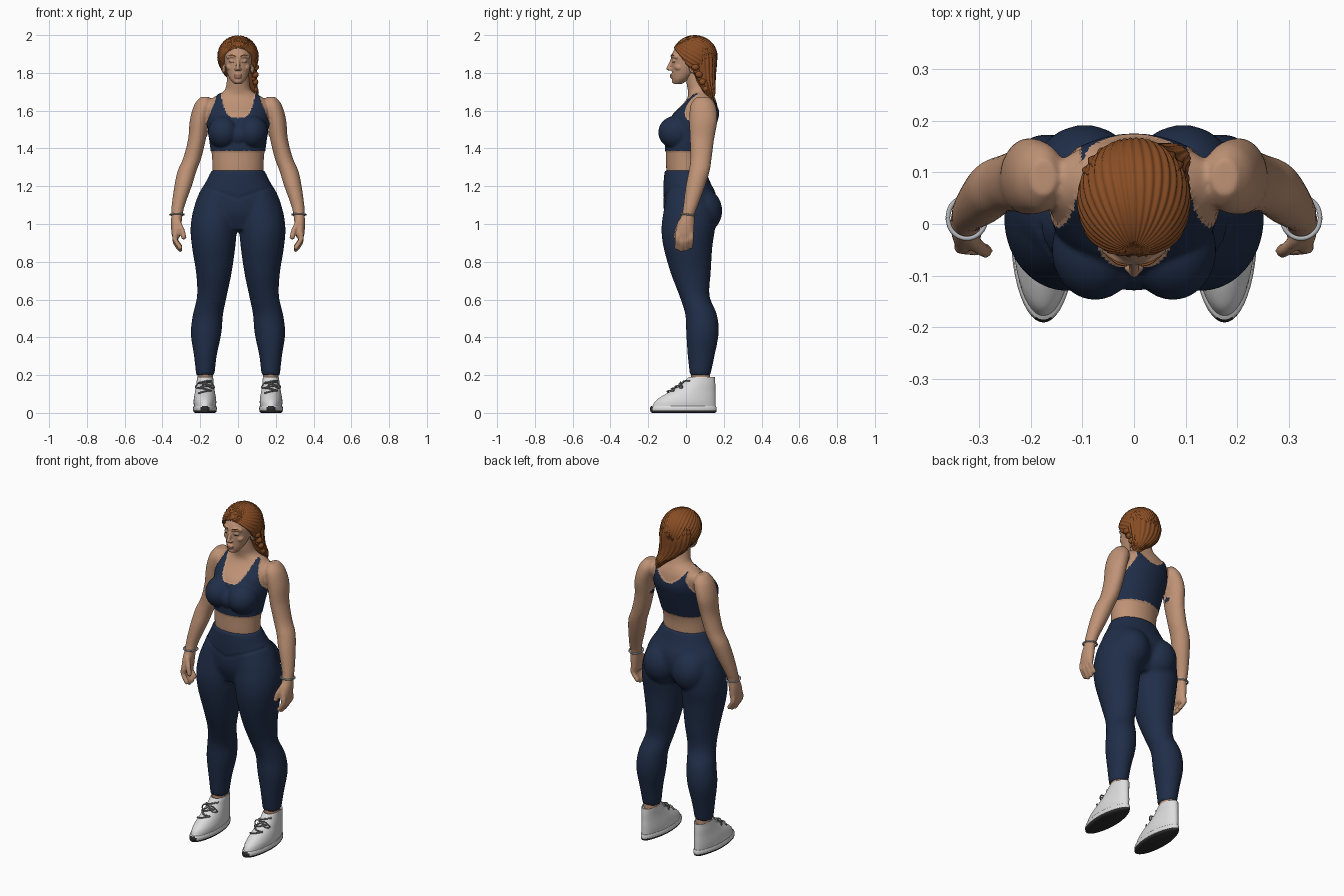
import bpy, bmesh, math
from mathutils import Vector

cube = bpy.data.objects.get("Cube")
if cube:
    bpy.data.objects.remove(cube, do_unlink=True)


def material(name, r, g, b):
    m = bpy.data.materials.new(name)
    m.use_nodes = True
    m.diffuse_color = (r, g, b, 1)
    m.node_tree.nodes["Principled BSDF"].inputs["Base Color"].default_value = (r, g, b, 1)
    return m


SKIN = material("skin", .52, .29, .18)
NAVY = material("navy fabric", .014, .027, .065)
HAIR = material("auburn hair", .25, .075, .018)
WHITE = material("white shoe", .72, .72, .72)
DARK = material("dark rubber", .025, .025, .027)
GREY = material("grey lace", .24, .24, .25)
SILVER = material("silver", .45, .46, .48)
LIPS = material("lips", .42, .19, .13)


def spline(rows, sub):
    """Smooth curve through the given rows of values."""
    out, last = [], len(rows) - 1
    for i in range(last):
        a, b, c, d = (rows[min(max(j, 0), last)] for j in range(i - 1, i + 3))
        for k in range(sub):
            t = k / sub
            out.append([q + t / 2 * (r - p + t * (2*p - 5*q + 4*r - s + t * (3*q - p - 3*r + s)))
                        for p, q, r, s in zip(a, b, c, d)])
    return out + [list(rows[-1])]


def loft(bm, rows, side=1, n=32, sub=5, ridges=0, depth=0):
    """Closed skin over level ellipses given as (z, x, y, x radius, y radius)."""
    turns = [math.tau * k / n for k in range(n)]
    unit = [((1 + depth * math.sin(ridges * a)) * math.cos(a),
             (1 + depth * math.sin(ridges * a)) * math.sin(a)) for a in turns]
    rings = [[bm.verts.new((side * (x + rx * u), y + ry * v, z)) for u, v in unit]
             for z, x, y, rx, ry in spline(rows, sub)]
    for lo, hi in zip(rings, rings[1:]):
        for k in range(n):
            j = (k + 1) % n
            bm.faces.new((lo[k], lo[j], hi[j], hi[k]))
    bm.faces.new(rings[0][::-1])
    bm.faces.new(rings[-1])


def blob(bm, centre, radii, side=1, n=16, steps=10):
    """Ellipsoid made of level rings."""
    (x, y, z), (rx, ry, rz) = centre, radii
    angles = [math.pi * .96 * (k / steps - .5) for k in range(steps + 1)]
    loft(bm, [(z + rz * math.sin(a), x, y, rx * math.cos(a), ry * math.cos(a)) for a in angles], side, n, 1)


def chain(bm, points, r, side=1):
    for p in spline(points, 5):
        blob(bm, p, (r, r, r), side, 12, 6)


def finish(name, bm, mats, voxel=0, smooth=6):
    bmesh.ops.recalc_face_normals(bm, faces=bm.faces[:])
    me = bpy.data.meshes.new(name)
    bm.to_mesh(me)
    bm.free()
    ob = bpy.data.objects.new(name, me)
    bpy.context.collection.objects.link(ob)
    if voxel:
        rm = ob.modifiers.new("fuse", 'REMESH')
        rm.mode, rm.voxel_size = 'VOXEL', voxel
        sm = ob.modifiers.new("soften", 'SMOOTH')
        sm.factor, sm.iterations = .5, smooth
        fused = bpy.data.meshes.new_from_object(ob.evaluated_get(bpy.context.evaluated_depsgraph_get()))
        ob.modifiers.clear()
        ob.data = fused
    ob.data.materials.clear()
    for m in mats:
        ob.data.materials.append(m)
    for p in ob.data.polygons:
        p.use_smooth = True
        p.material_index = 0
    return ob


def push(me, indices, distance):
    """Move some vertices along their normals."""
    moves = [(i, me.vertices[i].co + me.vertices[i].normal * distance) for i in indices]
    for i, co in moves:
        me.vertices[i].co = co


def tube(name, points, r, mat):
    cu = bpy.data.curves.new(name, 'CURVE')
    cu.dimensions, cu.bevel_depth, cu.bevel_resolution, cu.use_fill_caps = '3D', r, 2, True
    cu.materials.append(mat)
    sp = cu.splines.new('POLY')
    path = spline(points, 5)
    sp.points.add(len(path) - 1)
    for q, p in zip(sp.points, path):
        q.co = (*p, 1)
    bpy.context.collection.objects.link(bpy.data.objects.new(name, cu))


# Leggings: hips, seat and legs fused together
bm = bmesh.new()
loft(bm, [(.97, 0, .01, .17, .09), (1.06, 0, .02, .232, .135), (1.15, 0, .02, .212, .14),
          (1.22, 0, .005, .172, .124), (1.285, 0, -.005, .14, .108)], n=48)
for s in (1, -1):
    loft(bm, [(.2, .173, .075, .049, .055), (.3, .173, .08, .06, .071), (.42, .169, .087, .081, .086),
              (.52, .159, .08, .08, .084), (.62, .138, .045, .079, .08), (.74, .128, .025, .094, .106),
              (.88, .129, .01, .115, .13), (.98, .128, .012, .123, .142), (1.08, .115, .018, .12, .135),
              (1.18, .09, .01, .1, .11)], s)
    blob(bm, (.095, .085, 1.07), (.105, .107, .12), s, 32, 20)
leggings = finish("leggings", bm, [NAVY], .01).data
seam = [v.index for v in leggings.vertices if v.co.y < 0 and abs(v.co.z - 1.135 - .35 * abs(v.co.x)) < .006]
push(leggings, seam, -.004)

# Upper body: torso, neck, bust, arms and hands fused together
bm = bmesh.new()
loft(bm, [(1.2, 0, 0, .13, .095), (1.28, 0, -.004, .134, .1), (1.36, 0, -.002, .138, .104),
          (1.44, 0, .01, .148, .118), (1.52, 0, .03, .158, .125), (1.58, 0, .05, .163, .121),
          (1.64, 0, .075, .165, .088), (1.675, 0, .08, .122, .07), (1.705, 0, .072, .074, .062),
          (1.75, 0, .06, .06, .058), (1.83, 0, .05, .056, .056)], n=48)
blob(bm, (0, -.04, 1.47), (.085, .085, .07), 1, 32, 20)
for s in (1, -1):
    blob(bm, (.075, -.05, 1.485), (.08, .093, .085), s, 32, 20)
    loft(bm, [(1.672, .175, .09, .025, .035), (1.63, .182, .09, .05, .066), (1.55, .204, .092, .051, .074),
              (1.45, .217, .085, .047, .064), (1.35, .242, .08, .048, .056), (1.28, .27, .07, .05, .055),
              (1.2, .291, .05, .046, .051), (1.1, .316, .025, .035, .039), (1.05, .323, .012, .03, .035),
              (1, .327, 0, .028, .045), (.95, .328, -.008, .024, .05), (.925, .328, -.008, .018, .044)], s)
    for i in range(4):  # fingers
        y = -.046 + .025 * i
        drop = .012 * abs(i - 1.3)
        chain(bm, [(.334, y, .945), (.333, y, .9 + drop), (.306, y - .004, .86 + drop)], .0135, s)
    chain(bm, [(.315, -.03, 1.01), (.295, -.048, .965), (.287, -.052, .93)], .0145, s)
body = finish("upper_body", bm, [SKIN, NAVY], .0065, 5).data


def in_top(c):
    """Sports top: hem, scooped neck and cut-in armholes."""
    x, front = abs(c.x), c.y < .06
    neck = 1.56 + .06 * (x / .075) ** 4 if front else 1.6 + 8 * x * x
    slope, start = (.38, 1.52) if front else (.45, 1.48)
    arm = max(.1, .168 - slope * max(0, c.z - start))
    return 1.39 < c.z < neck and x < arm


raised = set()
for p in body.polygons:
    if in_top(p.center):
        p.material_index = 1
        raised.update(p.vertices)
push(body, raised, .004)

# Head
bm = bmesh.new()
loft(bm, [(1.742, 0, -.042, .022, .022), (1.768, 0, -.028, .044, .045), (1.81, 0, -.004, .061, .071),
          (1.85, 0, .012, .071, .088), (1.9, 0, .03, .077, .104), (1.95, 0, .045, .066, .086),
          (1.98, 0, .045, .03, .04)], n=40)
chain(bm, [(0, -.071, 1.872), (0, -.083, 1.845), (0, -.094, 1.823)], .0105)
blob(bm, (0, -.076, 1.788), (.022, .01, .006))
blob(bm, (0, -.074, 1.777), (.019, .011, .007))
blob(bm, (0, -.058, 1.757), (.022, .018, .015))
for s in (1, -1):
    blob(bm, (.011, -.084, 1.819), (.009, .01, .008), s)
    chain(bm, [(.012, -.07, 1.885), (.032, -.065, 1.89), (.052, -.049, 1.884)], .011, s)
    blob(bm, (.031, -.057, 1.863), (.017, .015, .011), s)
    blob(bm, (.042, -.035, 1.83), (.022, .026, .02), s)
    blob(bm, (.076, .035, 1.83), (.011, .02, .034), s)
head = finish("head", bm, [SKIN, LIPS], .004, 3).data
for p in head.polygons:
    c = p.center
    if abs(c.x) < .021 and 1.771 < c.z < 1.793 and c.y < -.068:
        p.material_index = 1
for s, side in ((1, "left"), (-1, "right")):
    tube(side + "_eyelash", [(s * .016, -.069, 1.859), (s * .031, -.071, 1.856), (s * .046, -.06, 1.859)], .0018, DARK)
    tube(side + "_eyebrow", [(s * .014, -.08, 1.889), (s * .033, -.075, 1.895), (s * .052, -.059, 1.889)], .0025, HAIR)

# Swept-back hair: strands run from the front hairline to the nape
bm = bmesh.new()
blob(bm, (0, 0, 0), (1, 1, 1), 1, 180, 36)
tilt = Vector((0, 0, 1)).rotation_difference(Vector((0, -.8, .6)))
centre = Vector((0, .045, 1.885))
for v in bm.verts:
    around = math.atan2(v.co.y, v.co.x)
    ridge = 1 + .02 * math.sin(36 * around + 3 * v.co.z) * math.hypot(v.co.x, v.co.y)
    d = tilt @ v.co * ridge
    v.co = centre + Vector((d.x * .108, d.y * .121, d.z * .113))
    if v.co.y < -.075 + .75 * (1.945 - v.co.z):  # tucked away behind the face
        v.co = centre.lerp(v.co, .6)
finish("hair_cap", bm, [HAIR])
bm = bmesh.new()
loft(bm, [(1.93, 0, .085, .09, .06), (1.87, 0, .088, .1, .074), (1.8, .01, .094, .088, .064),
          (1.74, .04, .11, .06, .045), (1.695, .075, .125, .034, .03), (1.655, .09, .133, .012, .012)],
     n=120, ridges=20, depth=.035)
finish("hair_tail", bm, [HAIR])
bm = bmesh.new()
for i in range(9):  # plait over the left shoulder
    t = i / 8
    blob(bm, (.084 + .007 * (-1) ** i, .05 + .075 * t, 1.83 - .155 * t), (.02 - .007 * t, .022 - .008 * t, .018))
finish("hair_plait", bm, [HAIR])

# Ankles, shoes, laces and bracelets
layers = (
    ("outsole", DARK, [(0, .175, -.012, .052, .165), (.005, .175, -.014, .06, .174), (.014, .175, -.014, .061, .175)]),
    ("midsole", WHITE, [(.013, .175, -.014, .062, .176), (.025, .175, -.014, .063, .176), (.036, .175, -.013, .06, .172)]),
    ("shoe_upper", WHITE, [(.03, .175, -.012, .058, .168), (.06, .175, -.004, .06, .16), (.088, .175, .014, .057, .142),
                           (.118, .175, .04, .052, .115), (.15, .175, .065, .048, .09), (.175, .174, .077, .046, .077),
                           (.19, .174, .084, .044, .068), (.18, .174, .084, .038, .06)]))
for s, side in ((1, "left"), (-1, "right")):
    bm = bmesh.new()
    loft(bm, [(.1, .173, .078, .04, .05), (.17, .173, .078, .041, .05), (.23, .173, .076, .043, .049)], s)
    finish(side + "_ankle", bm, [SKIN])
    mid = s * .175
    for name, mat, rows in layers:
        bm = bmesh.new()
        loft(bm, rows, s, n=48)
        for v in bm.verts:  # narrower heel
            v.co.x = mid + (v.co.x - mid) * (1 - .9 * max(0, v.co.y - .02))
        shoe = finish(side + "_" + name, bm, [mat, DARK])
        if name == "midsole":  # toe bumper
            for p in shoe.data.polygons:
                if p.center.y < -.178:
                    p.material_index = 1
    for i in range(5):
        y = -.095 + .021 * i
        z = .09 + (y + .13) * .62
        lean = .012 * (-1) ** i
        tube(f"{side}_lace_{i}", [(mid - .034, y + .02 - lean, z - lean * .6), (mid, y - .003, z + .003),
                                  (mid + .034, y + .02 + lean, z + lean * .6)], .0045, GREY)
    for k, place in ((1, "left"), (-1, "right")):
        tube(f"{side}_bow_{place}_loop",
             [(mid, -.025, .158), (mid + k * .03, -.03, .162), (mid + k * .05, -.018, .135),
              (mid + k * .028, -.035, .135), (mid, -.027, .155)], .0035, GREY)
    ring = [(s * (.323 + .037 * math.cos(a)), .012 + .04 * math.sin(a), 1.05 - .004 * math.sin(a))
            for a in (math.tau * k / 12 for k in range(13))]
    tube(side + "_bracelet", ring, .0045, SILVER)
